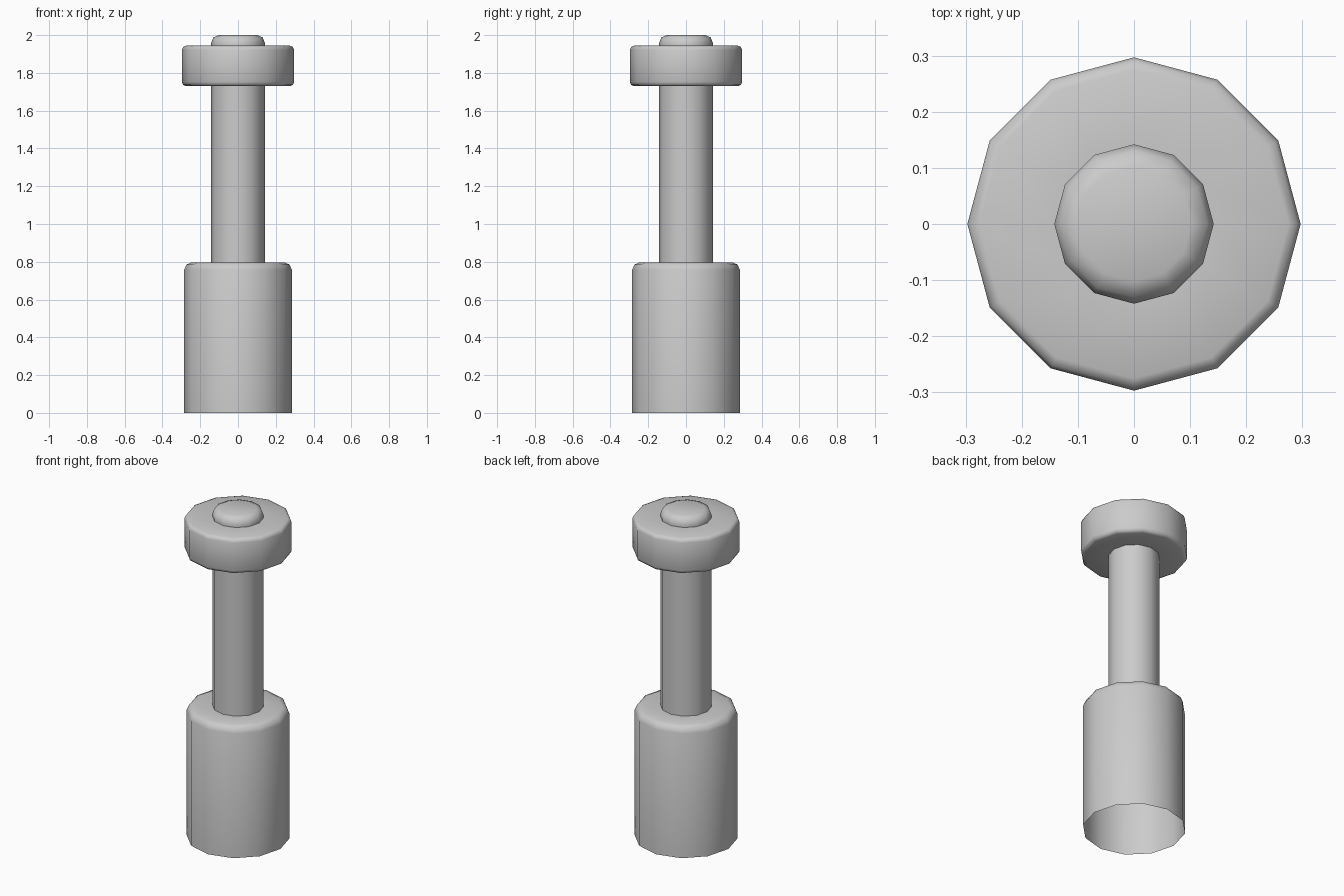
import bpy, bmesh, math

if "Cube" in bpy.data.objects:
    bpy.data.objects.remove(bpy.data.objects["Cube"])

SIDES = 12


def arc(r, z, size_r, size_z, start, end, steps=2):
    """Rounded corner points around centre (r, z), angles in degrees."""
    pts = []
    for i in range(steps + 1):
        a = math.radians(start + (end - start) * i / steps)
        pts.append((r + size_r * math.cos(a), z + size_z * math.sin(a)))
    return pts


def lathe(name, profile):
    """Spin an (r, z) profile around z; a radius of 0 closes the end."""
    bm = bmesh.new()
    verts = [bm.verts.new((r, 0, z)) for r, z in profile]
    edges = [bm.edges.new(p) for p in zip(verts, verts[1:])]
    bmesh.ops.spin(bm, geom=verts + edges, cent=(0, 0, 0), axis=(0, 0, 1),
                   angle=math.tau, steps=SIDES, use_merge=False)
    bmesh.ops.remove_doubles(bm, verts=bm.verts, dist=0.0005)
    bmesh.ops.recalc_face_normals(bm, faces=bm.faces)
    # make sure open shells face outward
    if sum(f.normal.dot(f.calc_center_median().xy.to_3d()) * f.calc_area() for f in bm.faces) < 0:
        bmesh.ops.reverse_faces(bm, faces=bm.faces)
    mesh = bpy.data.meshes.new(name)
    bm.to_mesh(mesh)
    bm.free()
    obj = bpy.data.objects.new(name, mesh)
    bpy.context.collection.objects.link(obj)
    bpy.ops.object.select_all(action='DESELECT')
    obj.select_set(True)
    bpy.context.view_layer.objects.active = obj
    bpy.ops.object.shade_smooth_by_angle(angle=math.radians(50))
    return obj


# Hollow lower sleeve, open underneath, with a rounded shoulder
lathe("base_sleeve", [(0.285, 0)] + arc(0.245, 0.757, 0.04, 0.04, 0, 90) + [(0.142, 0.797)])

# Thin shaft between sleeve and collar
lathe("shaft", [(0.142, 0.797), (0.142, 1.73)])

# Wide collar with softened rims
lathe("collar", [(0.142, 1.73)]
      + arc(0.275, 1.752, 0.022, 0.022, -90, 0)
      + arc(0.275, 1.922, 0.022, 0.022, 0, 90)
      + [(0.142, 1.944)])

# Rounded tip poking out of the collar
lathe("tip", [(0.142, 1.944)] + arc(0.102, 1.96, 0.04, 0.04, 0, 90) + [(0, 2.0)])
